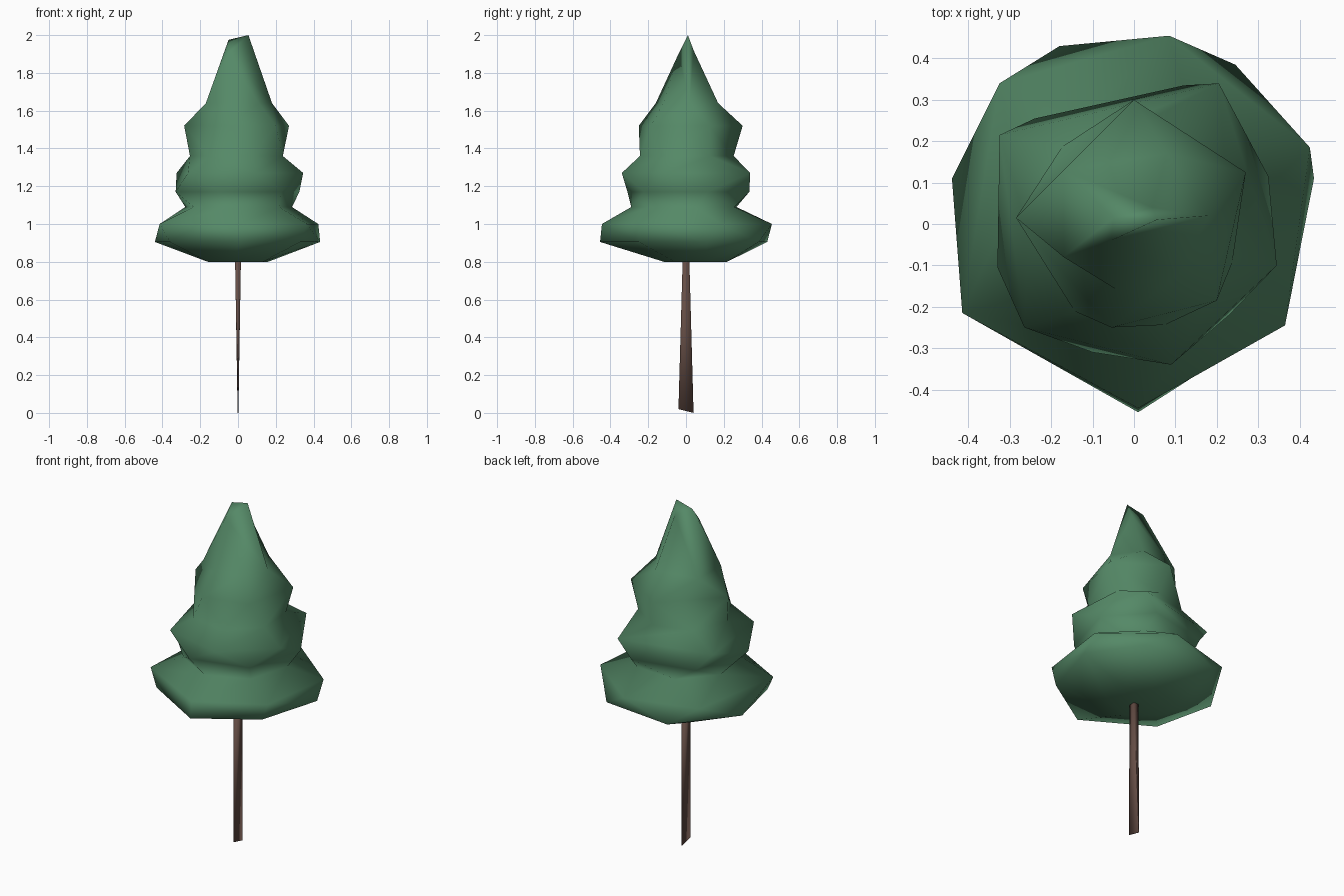
import bpy, bmesh
from math import atan2, cos, sin, tau, radians

default = bpy.data.objects.get("Cube")
if default:
    bpy.data.objects.remove(default, do_unlink=True)


def make_material(name, rgb):
    mat = bpy.data.materials.new(name)
    mat.use_nodes = True
    mat.diffuse_color = (*rgb, 1)
    bsdf = mat.node_tree.nodes["Principled BSDF"]
    bsdf.inputs["Base Color"].default_value = (*rgb, 1)
    bsdf.inputs["Roughness"].default_value = 0.8
    return mat


def angle(point):
    return atan2(point[1], point[0]) % tau


def flat_ring(z, *points):
    """Irregular ring of points at one height."""
    return [(x, y, z) for x, y in points]


def round_ring(z, radius, sides, twist, cx=0, cy=0):
    """Regular ring, turned by twist degrees."""
    turns = [radians(twist) + tau * i / sides for i in range(sides)]
    return [(cx + radius * cos(a), cy + radius * sin(a), z) for a in turns]


def stitch(bm, low, high):
    """Join two rings with triangles, always advancing to the nearest angle."""
    i = j = 0
    n, m = len(low), len(high)

    def turn(ring, k):
        return angle(ring[k % len(ring)].co) + tau * (k // len(ring))

    while i < n or j < m:
        a, b = low[i % n], high[j % m]
        if j >= m or (i < n and turn(low, i + 1) <= turn(high, j + 1)):
            i += 1
            bm.faces.new((a, low[i % n], b))
        else:
            j += 1
            bm.faces.new((a, high[j % m], b))


def build_stack(name, rings, mat):
    """Smooth skin over a stack of rings, closed at both ends."""
    bm = bmesh.new()
    loops = [[bm.verts.new(p) for p in sorted(r, key=angle)] for r in rings]
    for low, high in zip(loops, loops[1:]):
        stitch(bm, low, high)
    bm.faces.new(loops[0][::-1])
    bm.faces.new(loops[-1])
    bmesh.ops.triangulate(bm, faces=[f for f in bm.faces if len(f.verts) > 3])
    bmesh.ops.recalc_face_normals(bm, faces=bm.faces)
    for face in bm.faces:
        face.smooth = True
    mesh = bpy.data.meshes.new(name)
    bm.to_mesh(mesh)
    bm.free()
    mesh.materials.append(mat)
    obj = bpy.data.objects.new(name, mesh)
    bpy.context.collection.objects.link(obj)
    return obj


green = make_material("needle green", (0.09, 0.25, 0.135))
brown = make_material("bark brown", (0.13, 0.075, 0.06))

# Foliage: three twisted, bulging tiers with a pinched tip
foliage = [
    round_ring(0.8, 0.17, 6, 20, 0, 0.05),
    # bottom tier
    flat_ring(0.905, (0.435, 0.11), (0.245, 0.385), (-0.18, 0.43), (-0.44, 0.11),
              (-0.36, -0.24), (0.01, -0.455), (0.33, -0.25)),
    flat_ring(1.0, (0.425, 0.185), (0.085, 0.455), (-0.325, 0.34),
              (-0.415, -0.215), (0.01, -0.445), (0.365, -0.245)),
    round_ring(1.09, 0.29, 7, 10),
    # middle tier
    flat_ring(1.17, (0.325, 0.115), (0.12, 0.335), (-0.24, 0.255),
              (-0.33, -0.105), (-0.1, -0.31), (0.23, -0.22)),
    flat_ring(1.27, (0.345, -0.1), (0.205, 0.34), (-0.325, 0.215),
              (-0.265, -0.25), (0.09, -0.34)),
    round_ring(1.36, 0.255, 7, 30),
    # top tier
    flat_ring(1.52, (0.27, 0.125), (0, 0.3), (-0.285, 0.015),
              (-0.055, -0.25), (0.2, -0.185)),
    flat_ring(1.64, (0.18, 0.02), (0.08, 0.17), (-0.17, 0.13),
              (-0.17, -0.08), (-0.04, -0.16), (0.11, -0.12)),
    # tip ridge
    [(0.055, 0.01, 2), (0.045, 0.04, 1.92), (-0.05, 0.015, 1.975), (-0.055, -0.04, 1.9)],
]
build_stack("foliage", foliage, green)

# Trunk: a slender post flattening into a blade at the ground
trunk = [
    [(0.002, 0.04, 0), (-0.002, 0.04, 0), (-0.002, -0.04, 0.02), (0.002, -0.04, 0.02)],
    round_ring(0.86, 0.023, 4, 45),
]
build_stack("trunk", trunk, brown)
